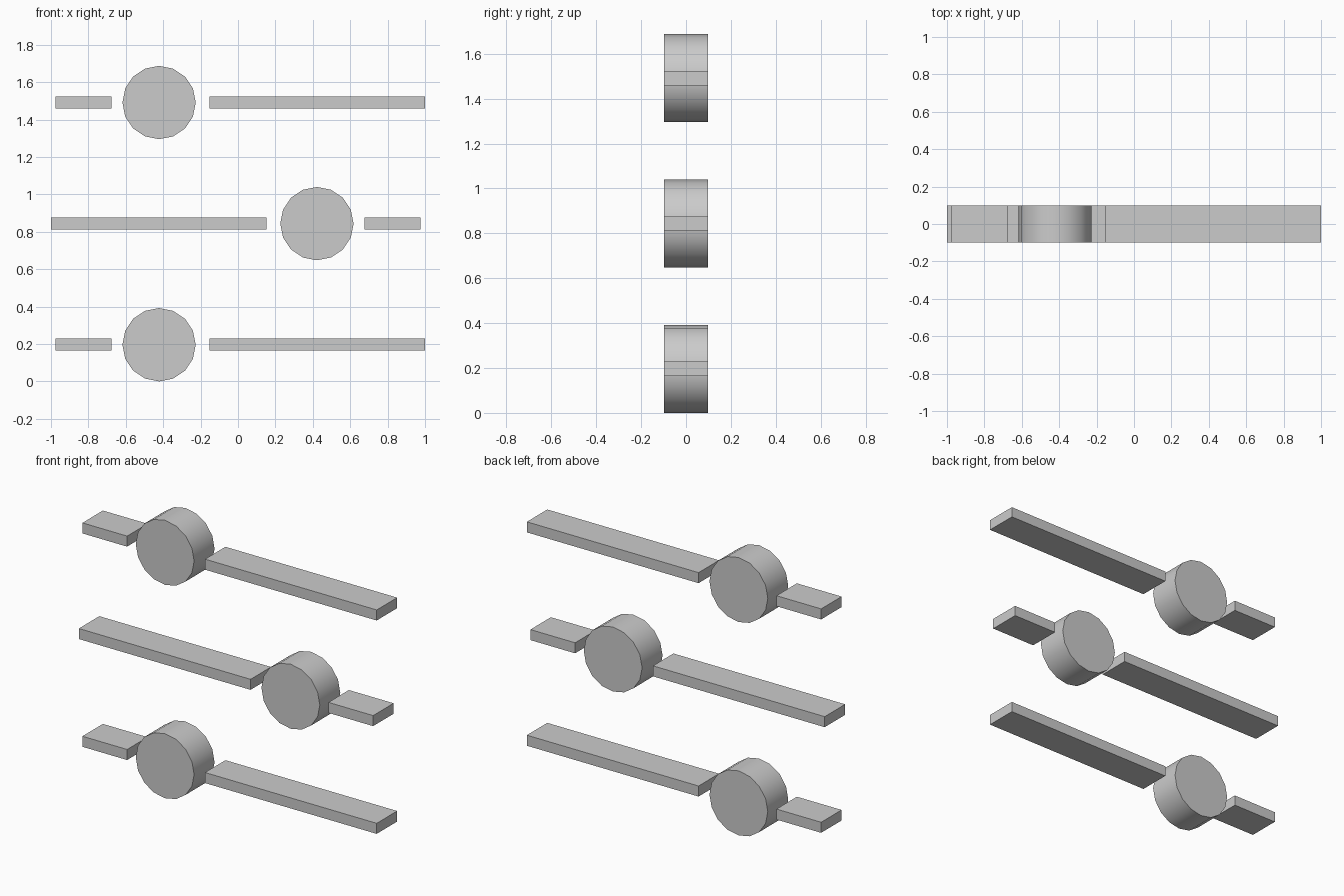
import bpy
from math import pi, radians

if "Cube" in bpy.data.objects:
    bpy.data.objects.remove(bpy.data.objects["Cube"])

R = 0.196        # disc radius
DEPTH = 0.196    # shared front-to-back thickness
BAR_H = 0.064    # bar height
SPACING = 0.6475 # distance between rows


def bar(name, x0, x1, z):
    bpy.ops.mesh.primitive_cube_add(size=1, location=((x0 + x1) / 2, 0, z))
    ob = bpy.context.object
    ob.name = name
    ob.scale = (x1 - x0, DEPTH, BAR_H)
    bpy.ops.object.transform_apply(location=False, rotation=False, scale=True)


def disc(name, x, z):
    bpy.ops.mesh.primitive_cylinder_add(vertices=16, radius=R, depth=DEPTH,
                                        location=(x, 0, z), rotation=(pi / 2, 0, 0))
    bpy.context.object.name = name
    bpy.ops.object.shade_smooth_by_angle(angle=radians(30))


# Three slider rows, the middle one mirrored left to right
for row, (label, side) in enumerate((("bottom", 1), ("middle", -1), ("top", 1))):
    z = R + row * SPACING
    disc(label + "_slider_knob", -0.422 * side, z)
    bar(label + "_long_track", *sorted((-0.153 * side, 1.0 * side)), z)
    bar(label + "_short_track", *sorted((-0.976 * side, -0.676 * side)), z)
